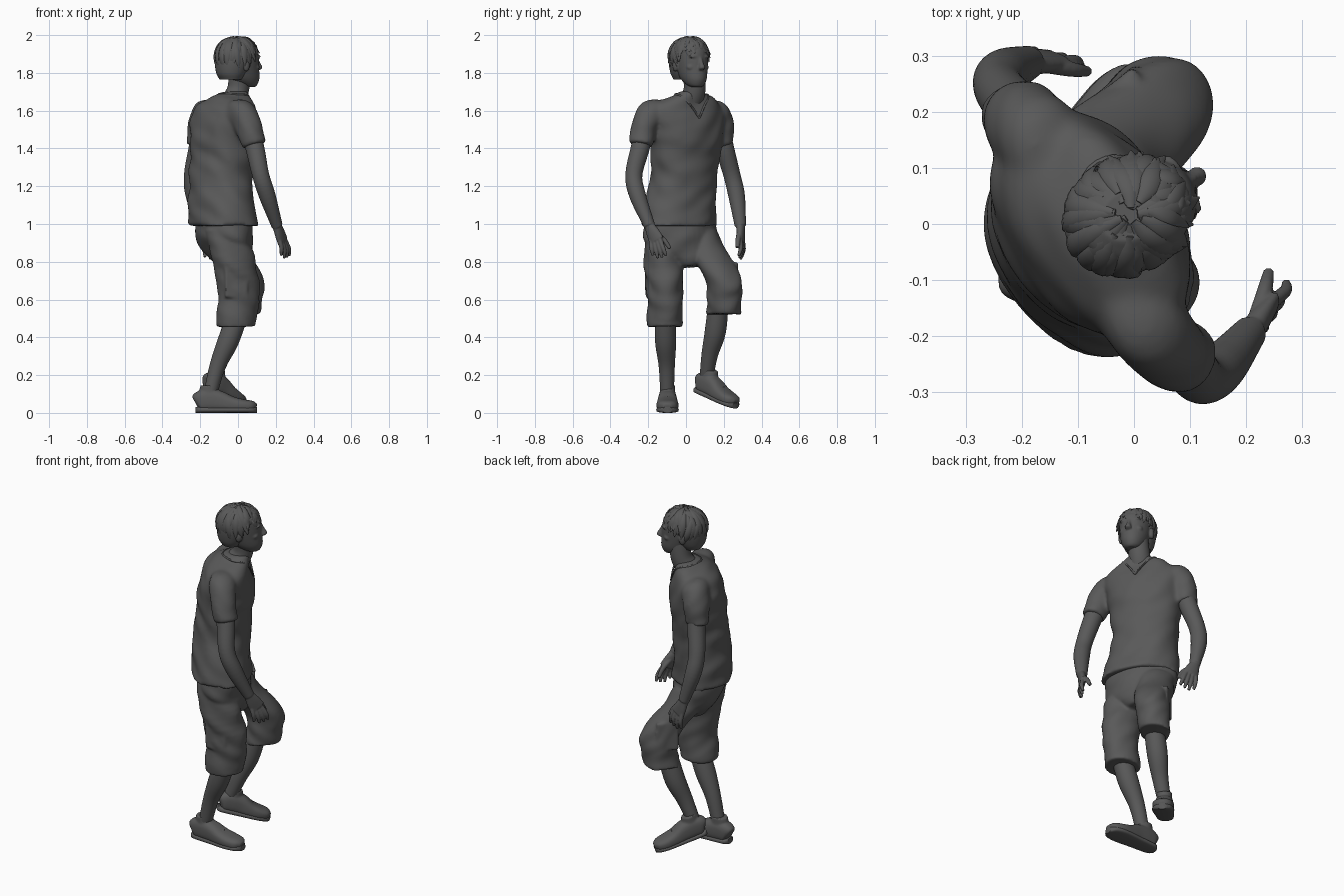
import bpy, bmesh, math, random
from mathutils import Vector, Matrix, noise
from mathutils.bvhtree import BVHTree

if "Cube" in bpy.data.objects:
    bpy.data.objects.remove(bpy.data.objects["Cube"])

random.seed(4)
FWD = Vector((0.85, 0.53, 0)).normalized()
DARK = bpy.data.materials.new("dark_grey")
DARK.diffuse_color = (0.1, 0.1, 0.1, 1)
DARK.use_nodes = True
DARK.node_tree.nodes["Principled BSDF"].inputs["Base Color"].default_value = DARK.diffuse_color


def spline(rings, sub):
    """Catmull-Rom through 5-component rings (x, y, z, width, depth)."""
    r = [Vector(p) for p in rings]
    r = [r[0] * 2 - r[1]] + r + [r[-1] * 2 - r[-2]]
    out = []
    for i in range(1, len(r) - 2):
        a, b, c, d = r[i - 1:i + 3]
        for k in range(sub):
            t = k / sub
            out.append((b * 2 + (c - a) * t + (a * 2 - b * 5 + c * 4 - d) * t * t
                        + (b * 3 - a - c * 3 + d) * t ** 3) * 0.5)
    return out + [r[-2]]


def loft(bm, rings, yaw=None, ref=FWD, n=28, sub=6, e=1.0):
    """Skin elliptical rings; level rings if yaw is given, else square to the path."""
    pts = spline(rings, sub)
    cen = [Vector(p[:3]) for p in pts]
    loops = []
    for i, p in enumerate(pts):
        if yaw is None:
            t = (cen[min(i + 1, len(cen) - 1)] - cen[max(i - 1, 0)]).normalized()
            lat = Vector(ref).cross(t).normalized()
            fw = t.cross(lat)
        else:
            c, s = math.cos(math.radians(yaw)), math.sin(math.radians(yaw))
            lat, fw = Vector((-s, c, 0)), Vector((c, s, 0))
        loop = []
        for k in range(n):
            c, s = math.cos(math.tau * k / n), math.sin(math.tau * k / n)
            u = math.copysign(abs(c) ** e, c) * max(p[3], 0.001)
            v = math.copysign(abs(s) ** e, s) * max(p[4], 0.001)
            loop.append(bm.verts.new(cen[i] + lat * u + fw * v))
        loops.append(loop)
    for a, b in zip(loops, loops[1:]):
        for k in range(n):
            bm.faces.new((a[k], a[(k + 1) % n], b[(k + 1) % n], b[k]))
    bm.faces.new(loops[0][::-1])
    bm.faces.new(loops[-1])


def tube(bm, pts, ref=FWD, **kw):
    """Round limb: (x, y, z, radius) points."""
    loft(bm, [(*p, p[3]) for p in pts], ref=ref, **kw)


def ball(bm, pos, size):
    bmesh.ops.create_uvsphere(bm, u_segments=16, v_segments=10, radius=1,
                              matrix=Matrix.Translation(pos) @ Matrix.Diagonal((*size, 1)))


def finish(name, bm, voxel=None, smooth=3, fold=0.0, matrix=None):
    bmesh.ops.recalc_face_normals(bm, faces=bm.faces)
    bm.normal_update()
    if fold:
        for v in bm.verts:
            q = Vector((v.co.x * 7, v.co.y * 7, v.co.z * 13 + v.co.x * 8))
            v.co += v.normal * noise.noise(q) * fold
    if matrix:
        bmesh.ops.transform(bm, matrix=matrix, verts=bm.verts)
    me = bpy.data.meshes.new(name)
    bm.to_mesh(me)
    bm.free()
    me.materials.append(DARK)
    ob = bpy.data.objects.new(name, me)
    bpy.context.collection.objects.link(ob)
    bpy.context.view_layer.objects.active = ob
    ob.select_set(True)
    if voxel:
        m = ob.modifiers.new("merge", 'REMESH')
        m.mode, m.voxel_size, m.use_smooth_shade = 'VOXEL', voxel, True
        s = ob.modifiers.new("soften", 'SMOOTH')
        s.factor, s.iterations = 0.5, smooth
    else:
        bpy.ops.object.shade_smooth_by_angle(angle=math.radians(45))
    ob.select_set(False)


# T-shirt: torso and two short sleeves
bm = bmesh.new()
loft(bm, [(-.08, -.038, .99, .214, .166), (-.086, -.032, 1.08, .2, .16), (-.092, -.015, 1.22, .182, .152),
          (-.087, -.004, 1.35, .19, .15), (-.077, 0, 1.47, .202, .152), (-.072, -.002, 1.56, .218, .142),
          (-.065, 0, 1.62, .205, .122), (-.05, .01, 1.66, .15, .098), (-.032, .022, 1.685, .09, .077),
          (-.022, .028, 1.7, .07, .066)], yaw=35, n=56, sub=8, e=0.9)
torso = BVHTree.FromBMesh(bm)
tube(bm, [(-.04, -.08, 1.575, .08), (.02, -.175, 1.577, .078), (.058, -.222, 1.51, .069), (.087, -.238, 1.42, .061)])
tube(bm, [(-.11, .05, 1.575, .08), (-.175, .152, 1.577, .077), (-.198, .185, 1.51, .068), (-.21, .197, 1.42, .06)])
finish("shirt", bm, 0.009, 16, fold=0.014)

# V-neck collar band laid on the torso surface
bm = bmesh.new()
left = Vector((-FWD.y, FWD.x, 0))
path = []
for f, l, z in [(.13, 0, 1.565), (.1, .045, 1.63), (.05, .085, 1.675), (-.01, .085, 1.69), (-.07, 0, 1.695),
                (-.01, -.085, 1.69), (.05, -.085, 1.675), (.1, -.045, 1.63), (.13, 0, 1.565)]:
    p = torso.find_nearest(Vector((-.035, .018, z)) + FWD * f + left * l)[0]
    path.append((*p, .005))
tube(bm, path, ref=(0, 0, 1), n=8, sub=4)
finish("collar", bm)

# Cargo shorts: seat, two legs, side pockets
bm = bmesh.new()
loft(bm, [(-.075, -.032, 1.03, .2, .135), (-.072, -.028, .93, .205, .138), (-.055, -.01, .86, .175, .122),
          (-.035, .0, .8, .1, .09), (-.03, .005, .775, .06, .07)], yaw=27, n=40)
loft(bm, [(-.06, -.1, .97, .1, .12), (-.034, -.12, .85, .1, .115), (.002, -.113, .68, .096, .112),
          (.002, -.11, .57, .092, .11), (-.01, -.11, .457, .091, .105)], yaw=15, n=36)
loft(bm, [(-.11, .06, .97, .1, .11), (-.055, .11, .86, .105, .112), (.005, .165, .77, .1, .11),
          (.042, .2, .68, .093, .1), (.035, .203, .6, .092, .1), (.022, .2, .52, .09, .1)], yaw=40, n=36)
for pos, yaw in [((-.01, -.194, .69), 10), ((-.04, .234, .72), 40)]:
    bmesh.ops.create_cube(bm, size=1, matrix=Matrix.Translation(pos) @ Matrix.Rotation(math.radians(yaw), 4, 'Z')
                          @ Matrix.Diagonal((.12, .025, .16, 1)))
finish("shorts", bm, 0.008, 5, fold=0.014)

# Lower legs
LEGS = {"right_leg": [(0, -.11, .52, .054), (-.052, -.108, .38, .056), (-.107, -.102, .25, .043), (-.147, -.1, .1, .036)],
        "left_leg": [(.005, .172, .58, .054), (-.035, .155, .43, .056), (-.08, .126, .31, .044), (-.125, .108, .19, .036)]}
for name, pts in LEGS.items():
    bm = bmesh.new()
    tube(bm, pts)
    finish(name, bm)


# Shoes: upper, ankle collar, welted sole, laces
def shoe(name, heel, yaw, pitch, length):
    M = (Matrix.Translation(heel) @ Matrix.Rotation(math.radians(yaw), 4, 'Z')
         @ Matrix.Rotation(math.radians(pitch), 4, 'Y') @ Matrix.Diagonal((length, 1.1, 1, 1)))
    prof = [(.003, .05, .022, .035), (.02, .058, .037, .054), (.07, .066, .043, .062), (.13, .06, .046, .056),
            (.19, .046, .051, .043), (.25, .038, .053, .035), (.3, .034, .043, .03), (.325, .03, .02, .018)]
    bm = bmesh.new()
    loft(bm, [(s, 0, h, w, d) for s, h, w, d in prof], ref=(0, 0, 1), e=.75)
    loft(bm, [(.085, 0, .07, .04, .06), (.075, 0, .12, .037, .052), (.073, 0, .145, .037, .044)], yaw=0)
    finish(name + "_upper", bm, 0.006, 2, matrix=M)
    bm = bmesh.new()
    loft(bm, [(s * 1.01, 0, .016, w + .001, .016) for s, h, w, d in prof], ref=(0, 0, 1), e=.7)
    finish(name + "_sole", bm, matrix=M)
    bm = bmesh.new()
    for s, h in [(.125, .117), (.15, .106), (.175, .095), (.2, .085)]:
        tube(bm, [(s, -.025, h - .008, .004), (s, 0, h, .005), (s, .025, h - .008, .004)], ref=(0, 0, 1), n=8, sub=3)
    finish(name + "_laces", bm, matrix=M)


shoe("right_shoe", (-.227, -.098, 0), 0, 0, 1)
shoe("left_shoe", (-.18, .054, .11), 46, 17, .91)


# Bare arms with hands
def arm(name, pts, knuckle, tips, across, thumb):
    bm = bmesh.new()
    tube(bm, pts)
    wrist, K, T, W = Vector(pts[-1][:3]), Vector(knuckle), Vector(tips), Vector(across).normalized()
    back = W.cross(T - wrist).normalized()
    if back.dot(FWD) < 0:
        back = -back
    loft(bm, [(*wrist, .028, .023), (*wrist.lerp(K, .5), .039, .021), (*K, .045, .017)], ref=back, n=20)
    for i in range(4):
        k = i - 1.5
        a, b = K + W * k * .023, T + W * k * .028 + (K - T) * (.12 * abs(k - .3))
        mid = a.lerp(b, .5) + back * .008
        tube(bm, [(*a.lerp(wrist, .2), .0125), (*mid, .0118), (*b, .008)], ref=back, n=10, sub=4)
    t = Vector(thumb)
    tube(bm, [(*wrist.lerp(K, .3), .018), (*(wrist.lerp(t, .6) - W * .012), .014), (*t, .01)], ref=back, n=10, sub=4)
    finish(name, bm, 0.004, 2)


arm("right_arm", [(.06, -.22, 1.5, .05), (.09, -.243, 1.4, .05), (.12, -.276, 1.26, .045),
                  (.155, -.256, 1.15, .044), (.207, -.193, .99, .03)],
    (.236, -.155, .91), (.253, -.136, .815), (-.5, -.8, .1), (.24, -.085, .87))
arm("left_arm", [(-.197, .182, 1.5, .05), (-.212, .205, 1.4, .05), (-.241, .243, 1.26, .045),
                 (-.233, .268, 1.15, .044), (-.188, .288, .99, .03)],
    (-.152, .293, .91), (-.13, .285, .81), (-.95, .2, 0), (-.083, .272, .875))

# Neck
bm = bmesh.new()
tube(bm, [(-.035, .018, 1.63, .068), (.0, .045, 1.71, .058), (.012, .04, 1.82, .06)])
finish("neck", bm)

# Head, built facing +x then turned
HEAD = Matrix.Translation((0, .02, 0)) @ Matrix.Rotation(math.radians(30), 4, 'Z')
bm = bmesh.new()
loft(bm, [(.072, 0, 1.725, .026, .028), (.06, 0, 1.738, .046, .052), (.04, 0, 1.77, .065, .083),
          (.02, 0, 1.82, .078, .1), (.01, 0, 1.87, .085, .108), (0, 0, 1.92, .087, .11),
          (-.01, 0, 1.96, .074, .09), (-.01, 0, 1.985, .045, .055)], yaw=0, n=36)
loft(bm, [(.108, 0, 1.885, .01, .01), (.12, 0, 1.855, .011, .014), (.13, 0, 1.828, .017, .018),
          (.118, 0, 1.815, .015, .012)], yaw=0, n=16)
for s in (-1, 1):
    ball(bm, (.0, s * .088, 1.84), (.02, .014, .034))
    ball(bm, (.098, s * .033, 1.886), (.016, .028, .008))
    ball(bm, (.094, s * .034, 1.866), (.013, .017, .008))
    ball(bm, (.08, s * .042, 1.83), (.025, .024, .02))
for z in (1.79, 1.779):
    ball(bm, (.111, 0, z), (.012, .027, .007))
ball(bm, (.094, 0, 1.742), (.016, .024, .016))
finish("head", bm, 0.005, 4, matrix=HEAD)

# Hair: cap plus loose overlapping locks
bm = bmesh.new()
loft(bm, [(-.045, 0, 1.765, .066, .056), (-.04, 0, 1.8, .084, .08), (-.027, 0, 1.86, .098, .1),
          (-.008, 0, 1.92, .098, .113), (-.005, 0, 1.955, .08, .094), (-.005, 0, 1.976, .05, .06),
          (-.005, 0, 1.985, .012, .015)], yaw=0, n=32)
for i in range(64):
    th = 2.4 * i + random.uniform(-.1, .1)
    start = random.uniform(3, 45)
    end = 66 + 68 * ((1 - math.cos(th)) / 2) ** .8 + random.uniform(-9, 10)
    swirl, lift, rings = random.uniform(-.5, .5), random.uniform(.96, 1.02), []
    for k in range(5):
        ph = math.radians(start + (end - start) * k / 4)
        a = th + swirl * k / 4
        r = lift + (random.uniform(.02, .11) if k == 4 else 0)
        w = (.006, .017, .02, .015, .002)[k]
        rings.append((-.008 + .119 * r * math.cos(a) * math.sin(ph), .101 * r * math.sin(a) * math.sin(ph),
                      1.882 + .111 * lift * math.cos(ph), w, w * .4))
    loft(bm, rings, ref=(math.cos(th), math.sin(th), .6), n=8, sub=3)
finish("hair", bm, matrix=HEAD)
